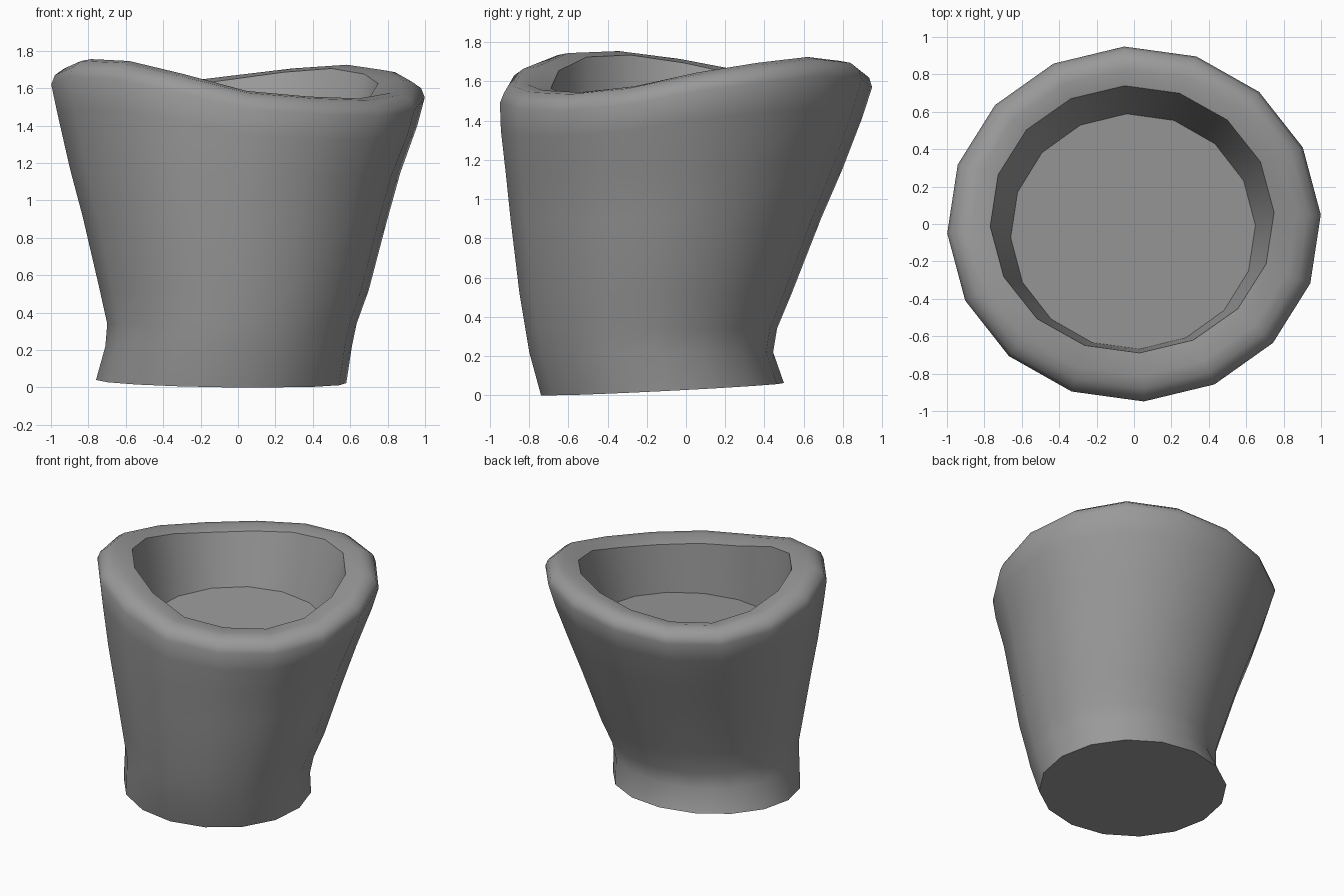
import bpy
import bmesh
import math

if "Cube" in bpy.data.objects:
    bpy.data.objects.remove(bpy.data.objects["Cube"], do_unlink=True)

SIDES = 16
PHASE = math.radians(3)
MID = 1.64

# Wavy lip height at each corner, counter-clockwise from +x
LIP = [1.64, 1.69, 1.72, 1.70, 1.66, 1.62, 1.61, 1.65,
       1.71, 1.75, 1.74, 1.67, 1.58, 1.55, 1.54, 1.57]

# Rings from foot to floor: left x, right x, front y, back y, height, lip wave share
RINGS = [
    (-0.76, 0.58, -0.74, 0.50, 0.04, 0.0),
    (-0.71, 0.61, -0.80, 0.445, 0.22, 0.0),
    (-0.70, 0.635, -0.82, 0.465, 0.34, 0.0),
    (-0.74, 0.70, -0.85, 0.54, 0.52, 0.0),
    (-0.83, 0.80, -0.895, 0.69, 0.90, 0.1),
    (-0.90, 0.87, -0.92, 0.80, 1.15, 0.3),
    (-0.965, 0.96, -0.945, 0.90, 1.40, 0.8),
    (-1.0, 1.0, -0.95, 0.95, 1.55, 1.0),
    (-0.98, 0.98, -0.93, 0.935, 1.60, 1.0),
    (-0.93, 0.93, -0.88, 0.89, 1.635, 1.0),
    (-0.87, 0.87, -0.81, 0.83, 1.645, 1.0),
    (-0.77, 0.75, -0.69, 0.74, 1.625, 1.0),
    (-0.66, 0.65, -0.67, 0.59, 1.21, 0.0),
]


def add_ring(bm, left, right, front, back, height, share):
    """Add one oval ring that follows the lip wave by the given share."""
    verts = []
    for i in range(SIDES):
        a = PHASE + math.tau * i / SIDES
        x = (left + right) / 2 + (right - left) / 2 * math.cos(a)
        y = (front + back) / 2 + (back - front) / 2 * math.sin(a)
        verts.append(bm.verts.new((x, y, height + share * (LIP[i] - MID))))
    return verts


def bridge(bm, low, high):
    for i in range(SIDES):
        j = (i + 1) % SIDES
        bm.faces.new((low[i], low[j], high[j], high[i]))


# Tapered cup body with flared foot, rolled lip and shallow hollow
bm = bmesh.new()
rings = [add_ring(bm, *r) for r in RINGS]
for v in rings[0]:  # tilted underside
    v.co.z = max(0.0, 0.036 + 0.05 * v.co.y - 0.015 * v.co.x)
for v in rings[-1]:  # gently tilted floor of the hollow
    v.co.z += 0.07 * v.co.y
for low, high in zip(rings, rings[1:]):
    bridge(bm, low, high)
bm.faces.new(rings[0][::-1])
bm.faces.new(rings[-1])
bmesh.ops.recalc_face_normals(bm, faces=bm.faces)
mesh = bpy.data.meshes.new("cup_body")
bm.to_mesh(mesh)
bm.free()

cup = bpy.data.objects.new("cup_body", mesh)
bpy.context.collection.objects.link(cup)

# Plain grey material
grey = bpy.data.materials.new("plain_grey")
grey.use_nodes = True
color = (0.32, 0.32, 0.32, 1.0)
grey.diffuse_color = color
grey.node_tree.nodes["Principled BSDF"].inputs["Base Color"].default_value = color
mesh.materials.append(grey)

bpy.ops.object.select_all(action="DESELECT")
cup.select_set(True)
bpy.context.view_layer.objects.active = cup
bpy.ops.object.shade_smooth_by_angle(angle=math.radians(50))
